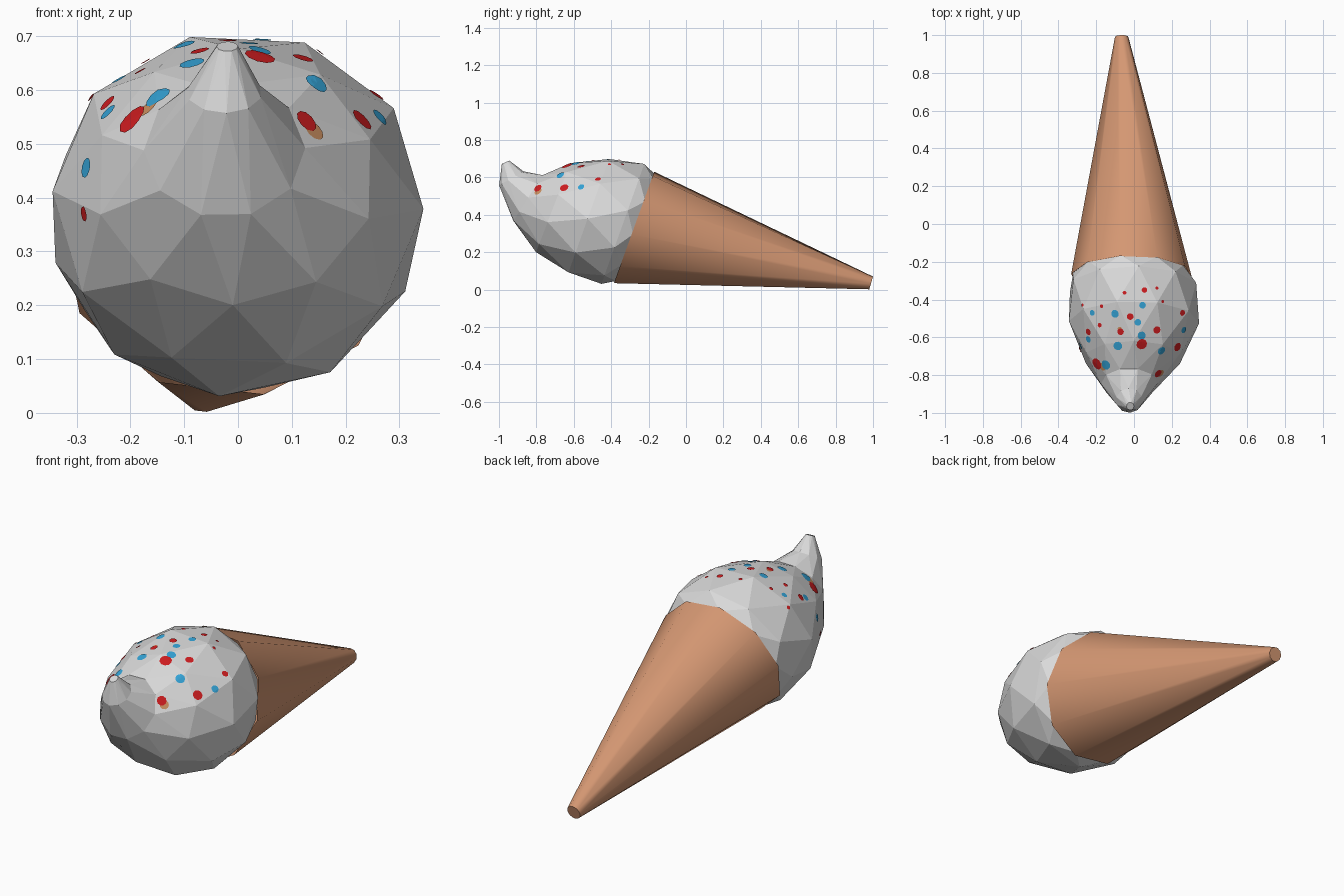
import bpy, bmesh, math
from mathutils import Vector
from mathutils.bvhtree import BVHTree

if "Cube" in bpy.data.objects:
    bpy.data.objects.remove(bpy.data.objects["Cube"])


def material(name, rgb):
    m = bpy.data.materials.new(name)
    m.diffuse_color = (*rgb, 1)
    m.use_nodes = True
    m.node_tree.nodes["Principled BSDF"].inputs["Base Color"].default_value = m.diffuse_color
    return m


TAN = material("waffle tan", (0.66, 0.31, 0.17))
CREAM = material("cream white", (0.70, 0.70, 0.70))
RED = material("sprinkle red", (0.62, 0.012, 0.014))
BLUE = material("sprinkle blue", (0.035, 0.37, 0.68))
ORANGE = material("sprinkle orange", (0.60, 0.28, 0.12))
SIDES = 10


def ring(bm, cx, width, top, bottom, start):
    """Tilted decagon given by its top and bottom (y, z) in side view."""
    t, b = Vector((cx, *top)), Vector((cx, *bottom))
    c, up = (t + b) / 2, (t - b) / 2 * 1.02
    verts = []
    for k in range(SIDES):
        a = math.radians(start + 360 / SIDES * k)
        verts.append(bm.verts.new(c + Vector((width * math.cos(a), 0, 0)) + up * math.sin(a)))
    return verts


def finish(bm, name, mats):
    bmesh.ops.recalc_face_normals(bm, faces=bm.faces[:])
    me = bpy.data.meshes.new(name)
    bm.to_mesh(me)
    ob = bpy.data.objects.new(name, me)
    bpy.context.collection.objects.link(ob)
    for m in mats:
        me.materials.append(m)
    return ob


# Waffle cone: ten-sided, smooth, closed at the small end
bm = bmesh.new()
rim = ring(bm, -0.012, 0.323, (-0.17, 0.63), (-0.385, 0.035), 101)
tip = ring(bm, -0.065, 0.036, (1.0, 0.07), (0.98, 0.002), 101)
for k in range(SIDES):
    n = (k + 1) % SIDES
    bm.faces.new((rim[k], rim[n], tip[n], tip[k]))
bm.faces.new(tip)
cone = finish(bm, "waffle_cone", [TAN])
bpy.context.view_layer.objects.active = cone
cone.select_set(True)
bpy.ops.object.shade_smooth_by_angle(angle=math.radians(42))

# Ice cream: staggered, triangulated rings curling up to a small point
bm = bmesh.new()
profile = [  # centre x, half width, top (y, z), bottom (y, z)
    (-0.012, 0.312, (-0.165, 0.615), (-0.375, 0.047)),
    (-0.005, 0.343, (-0.225, 0.667), (-0.45, 0.036)),
    (0.000, 0.345, (-0.41, 0.703), (-0.63, 0.088)),
    (-0.005, 0.262, (-0.62, 0.672), (-0.80, 0.205)),
    (-0.025, 0.150, (-0.765, 0.615), (-0.925, 0.365)),
    (-0.025, 0.070, (-0.87, 0.632), (-0.998, 0.558)),
    (-0.020, 0.020, (-0.945, 0.69), (-0.985, 0.672)),
]
rings = [ring(bm, *p, 101 + 20 * i) for i, p in enumerate(profile)]
for a, b in zip(rings, rings[1:]):
    for k in range(SIDES):
        n = (k + 1) % SIDES
        bm.faces.new((a[k], a[n], b[k]))
        bm.faces.new((a[n], b[n], b[k]))
bm.faces.new(rings[0])
bm.faces.new(rings[-1])
bmesh.ops.recalc_face_normals(bm, faces=bm.faces[:])
surface = BVHTree.FromBMesh(bm)
finish(bm, "ice_cream", [CREAM])


# Sprinkles: thin round patches laid on the ice cream
def sprinkles(name, mat, spots, lift, from_front=()):
    bm = bmesh.new()
    rays = [(Vector((x, y, 2)), Vector((0, 0, -1)), r) for x, y, r in spots]
    rays += [(Vector((x, -2, z)), Vector((0, 1, 0)), r) for x, z, r in from_front]
    for origin, direction, r in rays:
        hit, normal, _, _ = surface.ray_cast(origin, direction)
        if hit is None:
            continue
        u = normal.orthogonal().normalized()
        v = normal.cross(u)

        def lay(radius, k):
            a = 2 * math.pi * k / 10
            p = hit + (u * math.cos(a) + v * math.sin(a)) * radius
            q, nrm, _, _ = surface.find_nearest(p)
            return bm.verts.new(q + nrm * lift)
        mid = lay(0, 0)
        inner = [lay(r * 0.55, k) for k in range(10)]
        outer = [lay(r, k) for k in range(10)]
        for k in range(10):
            n = (k + 1) % 10
            bm.faces.new((mid, inner[k], inner[n]))
            bm.faces.new((inner[k], outer[k], outer[n], inner[n]))
    finish(bm, name, [mat])


sprinkles("red_sprinkles", RED, [
    (-0.195, -0.74, .032), (0.04, -0.635, .029), (0.125, -0.79, .023), (0.228, -0.65, .024),
    (0.12, -0.56, .020), (-0.07, -0.57, .018), (-0.02, -0.49, .018), (0.255, -0.47, .016),
    (0.055, -0.35, .015), (-0.24, -0.57, .018), (-0.18, -0.535, .012), (-0.17, -0.435, .010),
    (-0.05, -0.365, .010), (0.15, -0.41, .009), (0.12, -0.34, .009), (-0.27, -0.43, .009),
], 0.004, [(-0.283, 0.37, .014)])
sprinkles("blue_sprinkles", BLUE, [
    (-0.15, -0.745, .027), (0.145, -0.67, .023), (-0.085, -0.645, .024), (0.04, -0.59, .022),
    (-0.24, -0.61, .018), (0.02, -0.52, .018), (-0.10, -0.475, .021), (0.045, -0.43, .018),
    (-0.22, -0.47, .015), (0.262, -0.56, .018),
], 0.003, [(-0.28, 0.455, .019)])
sprinkles("orange_sprinkles", ORANGE, [
    (0.14, -0.79, .022), (-0.165, -0.755, .022), (-0.075, -0.555, .012),
], 0.002)
